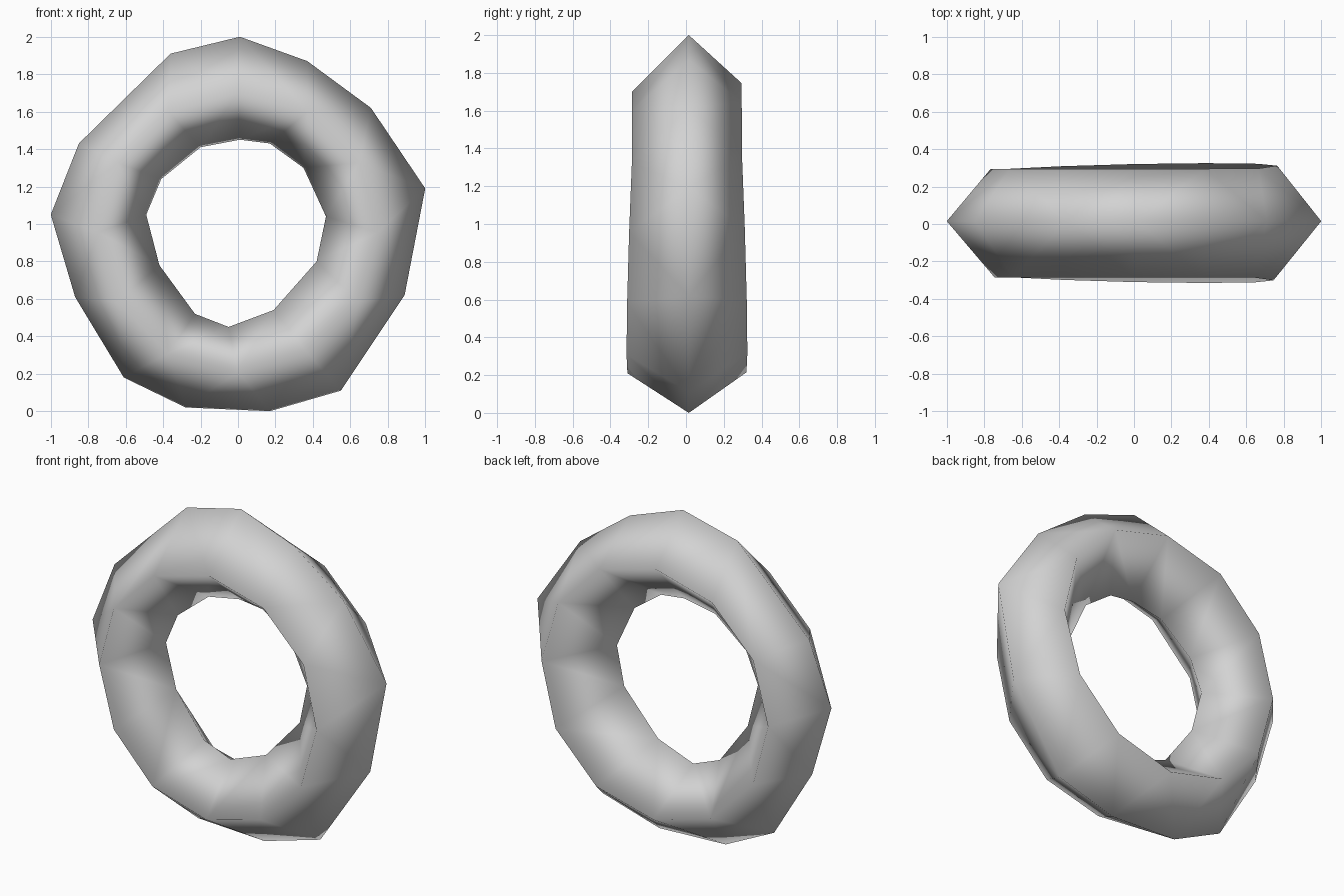
import bpy
import bmesh
from math import atan2, cos, sin, tau
from mathutils import Vector

cube = bpy.data.objects.get("Cube")
if cube:
    bpy.data.objects.remove(cube, do_unlink=True)

CENTRE = Vector((0, 0, 1))
SEGMENTS = 12

# Outer and inner rims, as x and z pairs
outer_rim = [(1, 1.19), (.71, 1.62), (.37, 1.87), (.01, 2), (-.36, 1.91),
             (-.85, 1.43), (-1, 1.05), (-.87, .61), (-.61, .18),
             (-.28, .02), (.17, 0), (.55, .11), (.89, .62)]
inner_rim = [(.47, 1.04), (.35, 1.3), (.17, 1.43), (.01, 1.45), (-.2, 1.41),
             (-.41, 1.24), (-.49, 1.05), (-.42, .78), (-.23, .52),
             (-.05, .45), (.19, .54), (.42, .8)]


def angle_of(point):
    """Angle around the ring, from 0 to a full turn."""
    return atan2(point.z - CENTRE.z, point.x - CENTRE.x) % tau


def crest(side, depth, radius, height):
    """Round front or back crest, thicker towards the lower left."""
    points = []
    for i in range(SEGMENTS):
        a = tau * i / SEGMENTS
        bulge = .03 * max(0, cos(a + 1))
        points.append(Vector((radius * cos(a), side * (depth + bulge),
                              height + radius * sin(a))))
    return points


def add_loop(bm, points):
    return [bm.verts.new(p) for p in sorted(points, key=angle_of)]


def zip_loops(bm, a, b):
    """Join two closed loops of unlike counts with triangles."""
    def turn(loop, i):
        return angle_of(loop[i % len(loop)].co) + tau * (i // len(loop))

    i = j = 0
    while i < len(a) or j < len(b):
        va, vb = a[i % len(a)], b[j % len(b)]
        step_a = j == len(b) or (i < len(a) and turn(a, i + 1) <= turn(b, j + 1))
        if step_a:
            i += 1
            bm.faces.new((va, vb, a[i % len(a)]))
        else:
            j += 1
            bm.faces.new((va, vb, b[j % len(b)]))


# Diamond-section ring: outer rim, front crest, inner rim, back crest
bm = bmesh.new()
sections = [
    [Vector((x, .015, z)) for x, z in outer_rim],
    crest(-1, .285, .745, .955),
    [Vector((x, 0, z)) for x, z in inner_rim],
    crest(1, .295, .765, .98),
]
loops = [add_loop(bm, points) for points in sections]
for k, loop in enumerate(loops):
    zip_loops(bm, loop, loops[(k + 1) % len(loops)])
bmesh.ops.recalc_face_normals(bm, faces=bm.faces[:])
for face in bm.faces:
    face.smooth = True

mesh = bpy.data.meshes.new("ring")
bm.to_mesh(mesh)
bm.free()
ring = bpy.data.objects.new("ring", mesh)
bpy.context.collection.objects.link(ring)

# Plain grey
grey = bpy.data.materials.new("light grey")
grey.use_nodes = True
colour = (.65, .65, .65, 1)
grey.diffuse_color = colour
for node in grey.node_tree.nodes:
    if node.type == 'BSDF_PRINCIPLED':
        node.inputs["Base Color"].default_value = colour
mesh.materials.append(grey)
